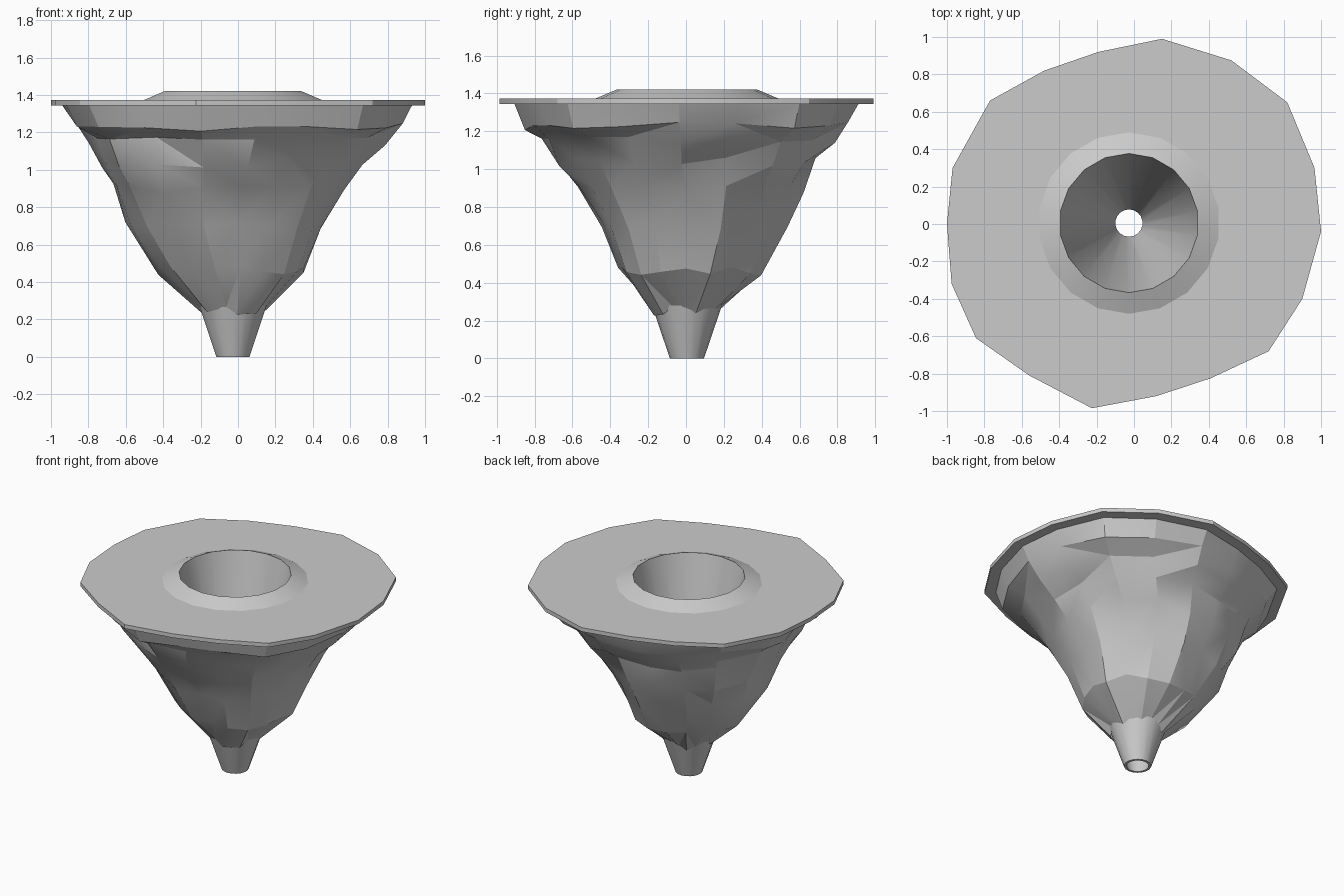
import bpy, bmesh, math, random

if "Cube" in bpy.data.objects:
    bpy.data.objects.remove(bpy.data.objects["Cube"])

random.seed(11)
N = 18
CX, CY = -0.027, 0.005         # centre of the bore

# irregular plate outline, clockwise from the back
OUTLINE = [(0.15, 0.99), (0.52, 0.875), (0.82, 0.65), (0.965, 0.3), (1.0, -0.04), (0.9, -0.4),
           (0.72, -0.68), (0.41, -0.825), (0.12, -0.92), (-0.225, -0.985), (-0.56, -0.81),
           (-0.845, -0.61), (-0.975, -0.32), (-1.0, 0.0), (-0.97, 0.3), (-0.77, 0.66),
           (-0.48, 0.82), (-0.19, 0.92)]


def loft(name, rings, angle=25, facets=False):
    """Skin a stack of equal-length point rings."""
    bm = bmesh.new()
    vr = [[bm.verts.new(p) for p in ring] for ring in rings]
    for a, b in zip(vr, vr[1:]):
        for i in range(N):
            j = (i + 1) % N
            bm.faces.new((a[i], a[j], b[j], b[i]))
    bmesh.ops.recalc_face_normals(bm, faces=bm.faces)
    if facets:
        bmesh.ops.triangulate(bm, faces=bm.faces)
    me = bpy.data.meshes.new(name)
    bm.to_mesh(me)
    bm.free()
    ob = bpy.data.objects.new(name, me)
    bpy.context.collection.objects.link(ob)
    bpy.ops.object.select_all(action='DESELECT')
    ob.select_set(True)
    bpy.context.view_layer.objects.active = ob
    bpy.ops.object.shade_smooth_by_angle(angle=math.radians(angle))
    return ob


def circle(r, z):
    return [(CX + r * math.cos(math.radians(90 - 20 * i)),
             CY + r * math.sin(math.radians(90 - 20 * i)), z) for i in range(N)]


def plate_ring(z):
    return [(x, y, z) for x, y in OUTLINE]


def rock_ring(z, left, right, front, back, jr, jz, cut=0):
    """Oval ring with the given extents, roughened in radius and height."""
    ring = []
    for x, y in OUTLINE:
        a = math.atan2(y, x)
        f = 1 + (math.hypot(x, y) - 1) * z / 1.345
        f *= 1 + random.uniform(-jr, jr) - random.uniform(0, cut)
        ring.append(((right - left) / 2 + (left + right) / 2 * math.cos(a) * f,
                     (back - front) / 2 + (front + back) / 2 * math.sin(a) * f,
                     z + random.uniform(-jz, jz)))
    return ring


# flat top plate
loft("top_plate", [circle(0.475, 1.372), plate_ring(1.372), plate_ring(1.343),
                   circle(0.475, 1.343)])

# raised rim, tapering bore and spout
loft("rim_bore_and_spout", [circle(0.485, 1.372), circle(0.372, 1.42), circle(0.073, 0.0),
                            circle(0.09, 0.0), circle(0.185, 0.28)])

# rough rock underside: height, left, right, front, back, roughness in radius and height, undercut
LEVELS = [(0.25, .195, .145, .175, .175, .02, .025, 0),
          (0.46, .43, .36, .36, .39, .03, .025, 0),
          (0.71, .59, .46, .46, .53, .03, .03, 0),
          (0.90, .67, .56, .59, .64, .03, .03, .01),
          (1.04, .74, .67, .70, .71, .03, .03, .02),
          (1.15, .81, .79, .78, .79, .03, .025, .04),
          (1.23, .88, .88, .87, .87, .02, .025, .01),
          (1.344, .94, .93, .92, .92, 0, 0, 0)]
loft("rock_underside", [rock_ring(*lv) for lv in LEVELS], 18, facets=True)
